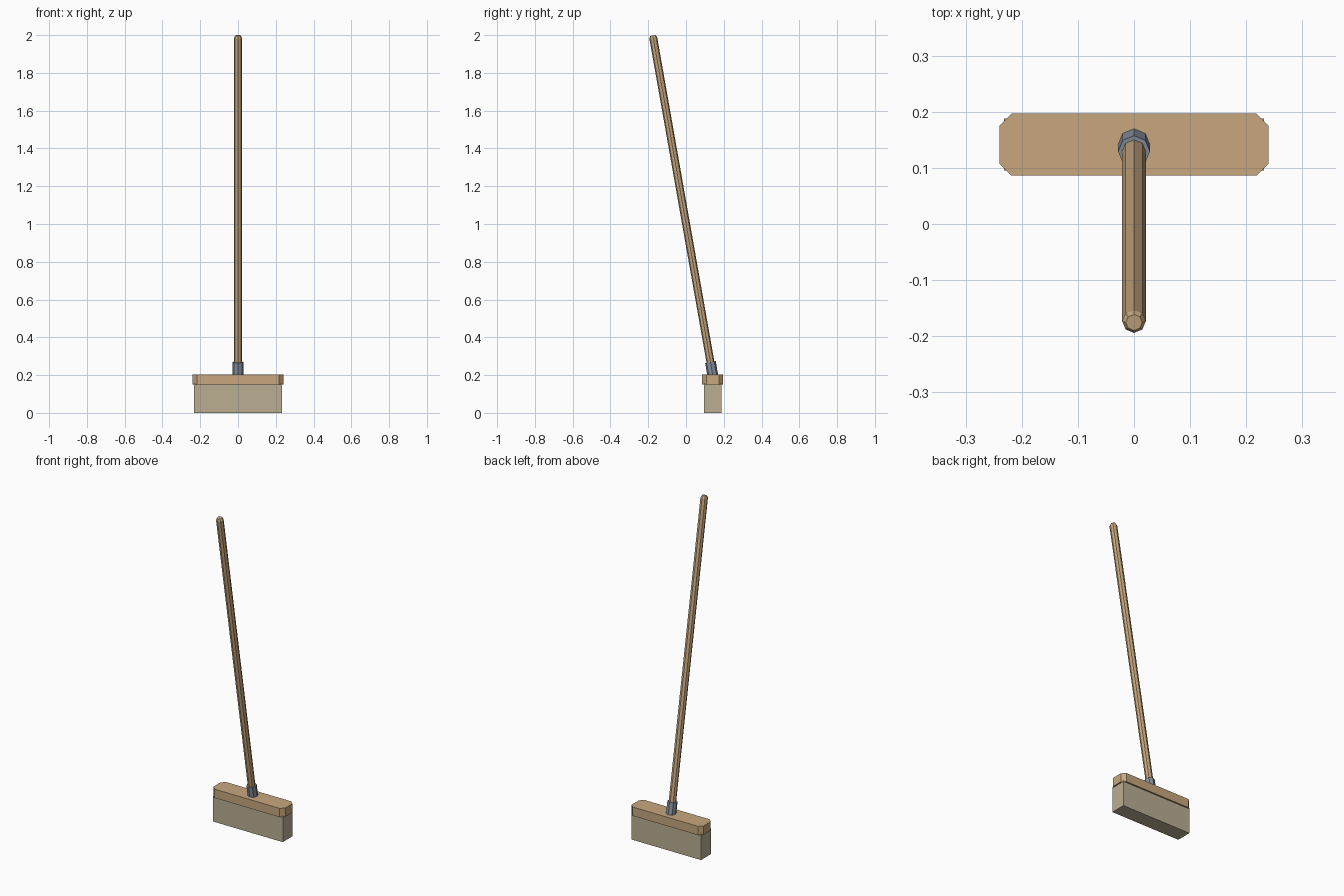
import bpy, bmesh, math
from mathutils import Matrix, Vector

if "Cube" in bpy.data.objects:
    bpy.data.objects.remove(bpy.data.objects["Cube"])


def material(name, rgb):
    lin = [((c / 255 + 0.055) / 1.055) ** 2.4 for c in rgb]
    m = bpy.data.materials.new(name)
    m.diffuse_color = (*lin, 1)
    m.use_nodes = True
    m.node_tree.nodes["Principled BSDF"].inputs["Base Color"].default_value = m.diffuse_color
    return m


wood = material("light wood", (199, 167, 127))
steel = material("grey metal", (136, 145, 158))
straw = material("bristle beige", (187, 175, 148))


def finish(bm, name, mat):
    bmesh.ops.recalc_face_normals(bm, faces=bm.faces)
    me = bpy.data.meshes.new(name)
    bm.to_mesh(me)
    bm.free()
    me.materials.append(mat)
    ob = bpy.data.objects.new(name, me)
    bpy.context.collection.objects.link(ob)
    return ob


def box(name, half_x, half_y, z0, z1, mat, corner=0):
    bm = bmesh.new()
    bmesh.ops.create_cube(bm, size=1)
    bm.transform(Matrix.Translation((0, HEAD_Y, (z0 + z1) / 2))
                 @ Matrix.Diagonal((half_x * 2, half_y * 2, z1 - z0, 1)))
    if corner:
        edges = [e for e in bm.edges
                 if abs(e.verts[0].co.z - e.verts[1].co.z) > 0.01]
        bmesh.ops.bevel(bm, geom=edges, offset=corner, segments=1, affect='EDGES')
    return finish(bm, name, mat)


def rod(name, profile, mat, sides=8):
    """Faceted rod along the tilted axis from (radius, distance) pairs."""
    bm = bmesh.new()
    rings = []
    for r, s in profile:
        rings.append([bm.verts.new((r * math.cos(a), r * math.sin(a), s))
                      for a in (math.tau * i / sides for i in range(sides))])
    for lo, hi in zip(rings, rings[1:]):
        for i in range(sides):
            j = (i + 1) % sides
            bm.faces.new((lo[i], lo[j], hi[j], hi[i]))
    bm.faces.new(rings[0])
    bm.faces.new(rings[-1])
    bm.transform(Matrix.Translation(Vector((0, HEAD_Y, 0.2)))
                 @ Matrix.Rotation(math.radians(10), 4, 'X'))
    return finish(bm, name, mat)


HEAD_Y = 0.1415

# Broom head: chamfered wooden block over a solid bristle mass
box("head_block", 0.24, 0.0555, 0.15, 0.203, wood, corner=0.022)
box("bristles", 0.232, 0.0465, 0.0, 0.155, straw)

# Metal socket and long leaning handle with chamfered tip
rod("socket", [(0.0285, -0.01), (0.0285, 0.07)], steel)
rod("handle", [(0.021, 0.0), (0.021, 1.813), (0.0145, 1.8255)], wood)
